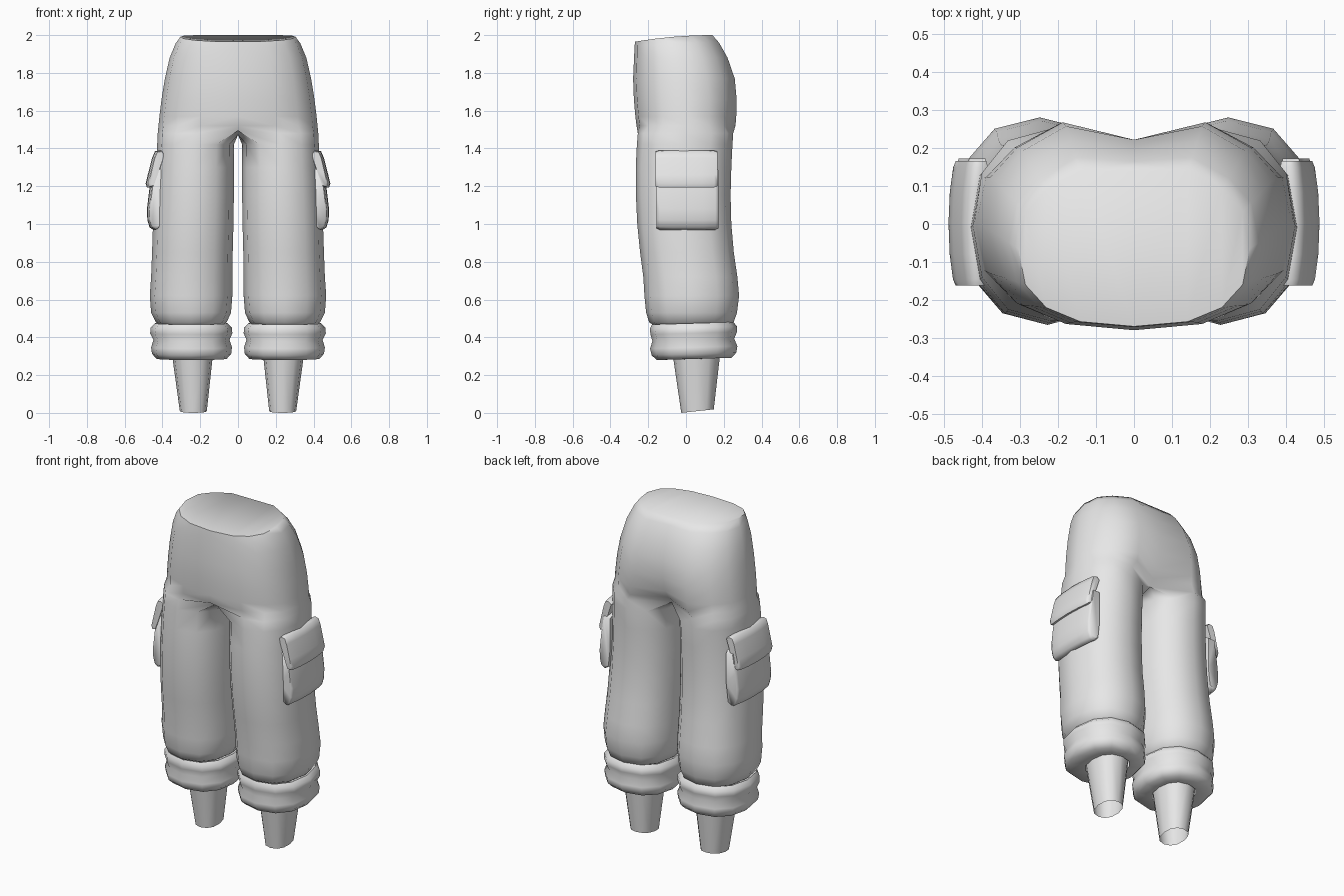
import bpy, bmesh, math

if "Cube" in bpy.data.objects:
    bpy.data.objects.remove(bpy.data.objects["Cube"])

fabric = bpy.data.materials.new("light_grey_fabric")
fabric.diffuse_color = (0.8, 0.8, 0.8, 1)
fabric.use_nodes = True
fabric.node_tree.nodes["Principled BSDF"].inputs["Base Color"].default_value = fabric.diffuse_color


def spow(v, p):
    return math.copysign(abs(v) ** p, v)


def oval(angle_deg, xin, xout, front, back, p=0.88):
    """Point on a slightly squared oval; angle 0 points outward (+x)."""
    a = math.radians(angle_deg)
    return ((xin + xout) / 2 + (xout - xin) / 2 * spow(math.cos(a), p),
            (front + back) / 2 + (back - front) / 2 * spow(math.sin(a), p))


def skin(bm, rows, closed=True):
    """Join neighbouring rows of vertices with quads."""
    for a, b in zip(rows, rows[1:]):
        n = len(a)
        for i in range(n if closed else n - 1):
            k = (i + 1) % n
            bm.faces.new((a[i], a[k], b[k], b[i]))


def finish(name, bm, angle=60):
    """Mirror across x and store as a smooth shaded object."""
    bmesh.ops.recalc_face_normals(bm, faces=bm.faces)
    me = bpy.data.meshes.new(name)
    for f in bm.faces:
        f.smooth = True
    bm.to_mesh(me)
    bm.free()
    me.materials.append(fabric)
    me.set_sharp_from_angle(angle=math.radians(angle))
    ob = bpy.data.objects.new(name, me)
    bpy.context.collection.objects.link(ob)
    mod = ob.modifiers.new("mirror", "MIRROR")
    mod.use_clip = True
    mod.merge_threshold = 0.002


def tube(name, rows, tilt=0.0, angle=60):
    """Twelve-sided tube; rows are (z, xin, xout, front, back)."""
    bm = bmesh.new()
    rings = []
    for z, *box in rows:
        pts = [oval(i * 30, *box) for i in range(12)]
        rings.append([bm.verts.new((x, y, z + tilt * (y - box[2]))) for x, y in pts])
    skin(bm, rings)
    finish(name, bm, angle)


# --- trousers: half hips, splitting at the crotch into one leg ---
bm = bmesh.new()
hips = []
for z, w, front, back, cleft in [
        (2.00, 0.305, -0.270, 0.140, 0.140),
        (1.96, 0.330, -0.272, 0.175, 0.165),
        (1.88, 0.362, -0.275, 0.220, 0.195),
        (1.77, 0.387, -0.280, 0.258, 0.222),
        (1.66, 0.405, -0.276, 0.268, 0.222),
        (1.57, 0.416, -0.268, 0.266, 0.200),
        (1.52, 0.421, -0.262, 0.262, 0.170)]:
    row = []
    for j in range(9):
        x, y = oval(-90 + j * 22.5, -w, w, front, back, 0.8)
        if j in (0, 8):
            x = 0
        if j == 7:
            y = back
        if j == 8:
            y = cleft
        dip = 0.035 * ((0.14 - y) / 0.41) ** 2 if z > 1.95 else 0
        row.append(bm.verts.new((x, y, z - dip * (1 if z > 1.99 else 0.5))))
    hips.append(row)
skin(bm, hips, closed=False)

# waist cap
t = hips[0]
for i in range(3):
    bm.faces.new((t[i], t[i + 1], t[7 - i], t[8 - i]))
bm.faces.new((t[3], t[4], t[5]))

# crotch row: outer thigh points, then the centre seam from back to front
outer = []
for j in range(9):
    x, y = oval(-120 + j * 30, 0.02, 0.425, -0.255, 0.25)
    z = 1.48
    if j == 0:
        x, y, z = 0, -0.215, 1.495
    if j == 8:
        x, y, z = 0, 0.14, 1.48
    outer.append(bm.verts.new((x, y, z)))
skin(bm, [hips[-1], outer], closed=False)
seam = [bm.verts.new((0, y, 1.472)) for y in (0.06, -0.03, -0.13)]
legs = [outer + seam]
for z, *box in [
        (1.42, 0.022, 0.428, -0.260, 0.246),
        (1.30, 0.022, 0.434, -0.266, 0.240),
        (1.15, 0.022, 0.442, -0.265, 0.236),
        (1.00, 0.024, 0.450, -0.258, 0.240),
        (0.85, 0.028, 0.455, -0.243, 0.253),
        (0.72, 0.030, 0.460, -0.226, 0.272),
        (0.62, 0.030, 0.467, -0.220, 0.281),
        (0.53, 0.037, 0.460, -0.211, 0.270),
        (0.48, 0.060, 0.435, -0.195, 0.252),
        (0.45, 0.105, 0.390, -0.150, 0.205)]:
    legs.append([bm.verts.new((*oval(-120 + i * 30, *box), z)) for i in range(12)])
skin(bm, legs)
bm.faces.new(legs[-1])
finish("trousers", bm)

# --- rolled cuffs ---
tube("cuff", [
    (0.450, 0.105, 0.390, -0.140, 0.210),
    (0.468, 0.055, 0.440, -0.180, 0.250),
    (0.445, 0.032, 0.462, -0.192, 0.270),
    (0.415, 0.030, 0.465, -0.188, 0.270),
    (0.380, 0.045, 0.448, -0.178, 0.255),
    (0.340, 0.032, 0.460, -0.190, 0.272),
    (0.305, 0.036, 0.455, -0.182, 0.266),
    (0.280, 0.060, 0.430, -0.155, 0.240),
    (0.282, 0.130, 0.350, -0.070, 0.185)], tilt=0.03)

# --- tapered ankle sleeves, open at the bottom ---
tube("ankle", [
    (0.320, 0.130, 0.353, -0.072, 0.185),
    (0.000, 0.165, 0.308, -0.025, 0.147)], tilt=0.11)


# --- cargo pockets: a side profile swept front to back ---
def pocket(name, profile, front, back):
    bm = bmesh.new()
    cx = sum(p[0] for p in profile) / len(profile)
    cz = sum(p[1] for p in profile) / len(profile)
    rings = []
    for k, s in [(0, 0.86), (0.05, 0.97), (0.25, 1), (0.5, 1), (0.75, 1), (0.95, 0.97), (1, 0.86)]:
        y = front + (back - front) * k
        bend = 0.5 * y * y
        rings.append([bm.verts.new((cx + (x - cx) * s - bend, y,
                                    cz + (z - cz) * (0.5 + 0.5 * s))) for x, z in profile])
    skin(bm, rings)
    bm.faces.new(rings[0])
    bm.faces.new(rings[-1])
    finish(name, bm, 70)


pocket("pocket_bag", [(0.40, 1.30), (0.45, 1.30), (0.470, 1.18), (0.482, 1.08),
                      (0.480, 1.02), (0.468, 0.982), (0.445, 0.967), (0.415, 0.985),
                      (0.40, 1.10)], -0.155, 0.172)
pocket("pocket_flap", [(0.395, 1.375), (0.415, 1.39), (0.440, 1.385), (0.455, 1.35),
                       (0.478, 1.26), (0.489, 1.215), (0.482, 1.193), (0.460, 1.197),
                       (0.425, 1.29)], -0.162, 0.166)
